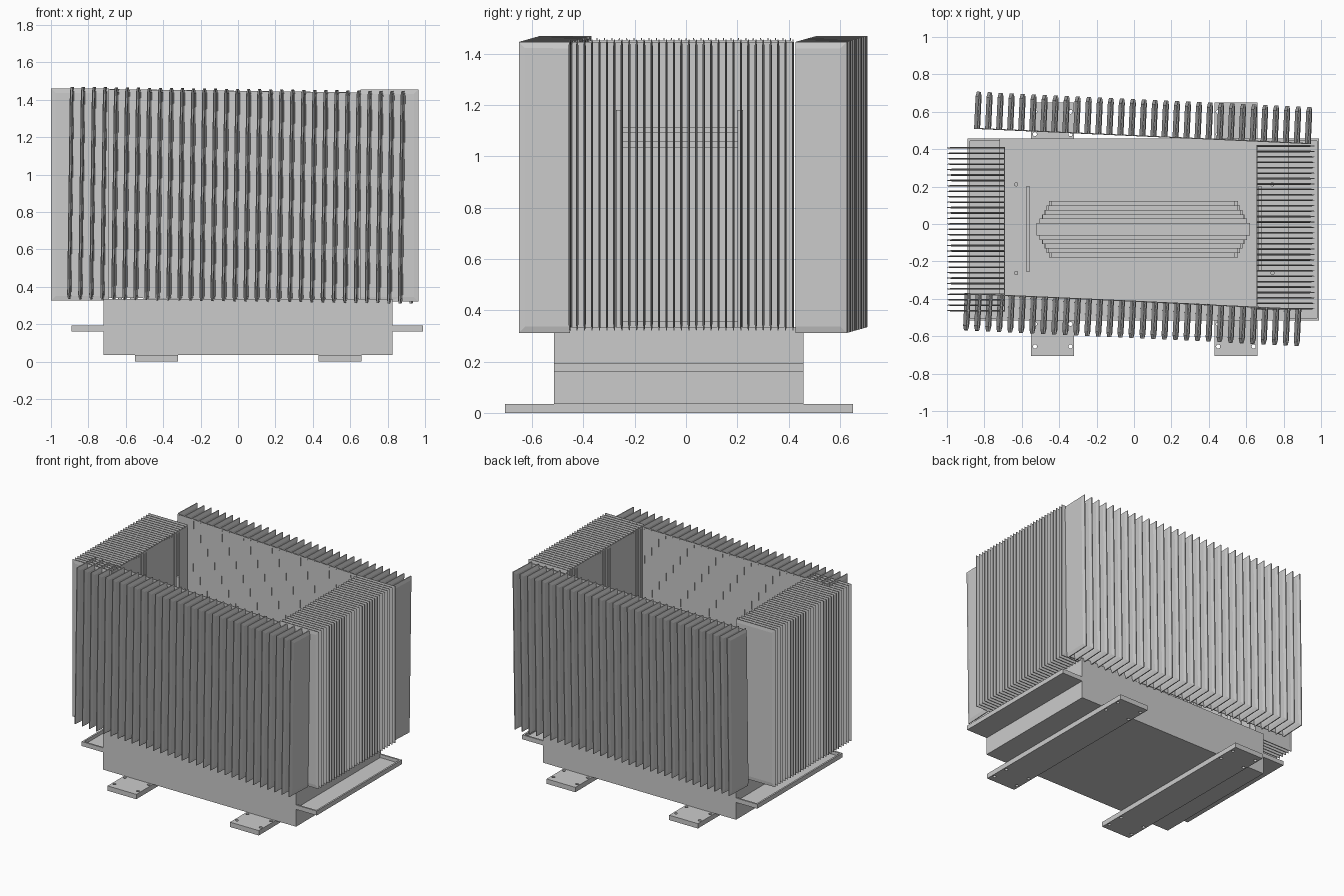
import bpy, bmesh
from math import radians
from mathutils import Matrix, Vector

if "Cube" in bpy.data.objects:
    bpy.data.objects.remove(bpy.data.objects["Cube"])


def add_box(bm, x0, x1, y0, y1, z0, z1):
    m = Matrix.Translation(((x0 + x1) / 2, (y0 + y1) / 2, (z0 + z1) / 2)) \
        @ Matrix.Diagonal((x1 - x0, y1 - y0, z1 - z0, 1))
    bmesh.ops.create_cube(bm, size=1, matrix=m)


def add_cyl(bm, x, y, z0, z1, r):
    bmesh.ops.create_cone(bm, cap_ends=True, segments=16, radius1=r, radius2=r, depth=z1 - z0,
                          matrix=Matrix.Translation((x, y, (z0 + z1) / 2)))


def finish(bm, name):
    bmesh.ops.recalc_face_normals(bm, faces=bm.faces)
    me = bpy.data.meshes.new(name)
    bm.to_mesh(me)
    bm.free()
    ob = bpy.data.objects.new(name, me)
    bpy.context.collection.objects.link(ob)
    return ob


def boxes(name, *dims):
    bm = bmesh.new()
    for d in dims:
        add_box(bm, *d)
    return finish(bm, name)


def add_fin(bm, x, depth, h, t, inset):
    # hollow-looking pressed fin: thin rim, thicker body; outward is -y
    def ring(dx, i):
        pts = [(0, -h / 2 + i), (-depth + i, -h / 2 + i), (-depth + i, h / 2 - i), (0, h / 2 - i)]
        return [bm.verts.new((x + dx, y, z)) for y, z in pts]
    rings = [ring(-t, inset), ring(-t * .35, 0), ring(t * .35, 0), ring(t, inset)]
    for a, b in zip(rings, rings[1:]):
        for k in range(4):
            bm.faces.new((a[k], a[(k + 1) % 4], b[(k + 1) % 4], b[k]))
    bm.faces.new(rings[0])
    bm.faces.new(rings[-1])


def radiator(name, length, depth, h, t, loc, rz, ry=0, n=31):
    bm = bmesh.new()
    for i in range(n):
        add_fin(bm, -length / 2 + length * i / (n - 1), depth, h, t, 0.025)
    add_box(bm, -length / 2, length / 2, -0.006, -0.001, -h / 2 + .01, h / 2 - .01)
    ob = finish(bm, name)
    ob.matrix_world = Matrix.Translation(loc) @ Matrix.Rotation(radians(ry), 4, 'Y') \
        @ Matrix.Rotation(radians(rz), 4, 'Z')
    return ob


# tank
boxes("tank", (-.72, .825, -.515, .457, .035, .335))

# end flanges: trays with a raised lip
for name, s in (("flange_left", -1), ("flange_right", 1)):
    c = .05
    a, b = .77, .94

    def span(u, v):
        return tuple(sorted((c + s * u, c + s * v)))
    boxes(name, span(a, b) + (-.515, .457, .16, .168),
          span(b - .012, b) + (-.515, .457, .16, .192),
          span(a, b) + (-.515, -.503, .16, .192),
          span(a, b) + (.445, .457, .16, .192))

# base feet with bolt holes
for name, x in (("foot_left", -.435), ("foot_right", .545)):
    foot = boxes(name, (x - .115, x + .115, -.705, .65, 0, .035))
    bm = bmesh.new()
    for dx in (-.095, .095):
        for y in (-.655, -.535, .48, .6):
            add_cyl(bm, x + dx, y, -.02, .06, .011)
    cut = finish(bm, name + "_hole_cutter")
    cut.hide_render = True
    cut.hide_viewport = True
    mod = foot.modifiers.new("holes", 'BOOLEAN')
    mod.operation = 'DIFFERENCE'
    mod.object = cut

# long radiators, slightly skewed
radiator("radiator_front", 1.77, .2, 1.135, .009, (-.005, -.41, .89), -2.7, .75)
radiator("radiator_back", 1.77, .2, 1.135, .009, (.045, .467, .89), 177.4, .75)
# end radiators
radiator("radiator_right", .87, .31, 1.135, .0045, (.655, -.018, .888), 90)
radiator("radiator_left", .87, .31, 1.135, .0045, (-.69, -.028, .894), -90)

# inner posts and cross bars
bm = bmesh.new()
for x in (-.63, .74):
    for y in (-.262, .212):
        add_cyl(bm, x, y, .335, 1.18, .011)
finish(bm, "posts")
for name, x in (("bars_left", -.567), ("bars_right", .673)):
    boxes(name, *[(x - .011, x + .011, -.255, .2, z, z + .022) for z in (1.035, 1.09, .335)])

# stepped laminated core: yokes and three limbs, narrower layers on the outside
dims = []
for i in range(6):
    hy = .033 + i * .0235
    e = .57 - i * .016
    w = .085 - i * .012
    for y0, y1 in ([(-hy, hy)] if i == 0 else [(-hy, -hy + .0235), (hy - .0235, hy)]):
        y0 -= .028
        y1 -= .028
        for zc in (.43, .99):
            dims.append((.05 - e, .05 + e, y0, y1, zc - w, zc + w))
        for xc in (.05 - .48, .05, .05 + .48):
            dims.append((xc - w, xc + w, y0, y1, .43 + w, .99 - w))
boxes("core", *dims)
